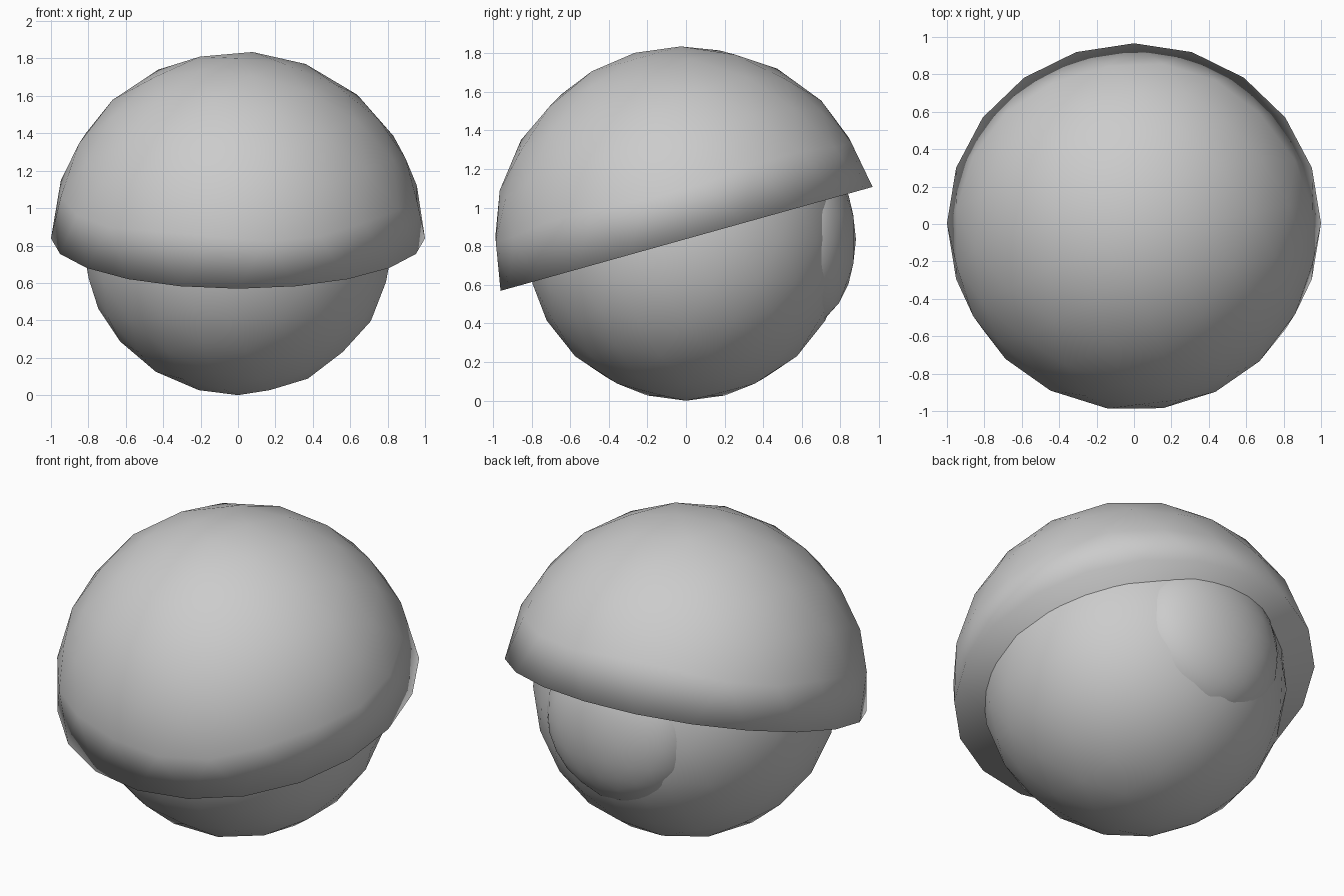
import bpy, bmesh
from math import radians

if "Cube" in bpy.data.objects:
    bpy.data.objects.remove(bpy.data.objects["Cube"])


def ball(name, loc, scale, rot=(0, 0, 0)):
    bpy.ops.mesh.primitive_ico_sphere_add(subdivisions=3, radius=1)
    ob = bpy.context.object
    ob.name = name
    ob.location, ob.scale, ob.rotation_euler = loc, scale, rot
    return ob


def smooth(ob):
    for p in ob.data.polygons:
        p.use_smooth = True


# Round head
head = ball("head", (0, 0, 0.835), (0.835,) * 3)

# Flattened bulge on the back of the head, partly under the cap
bulge = ball("bulge", (0, 0.60, 0.835), (0.47, 0.28, 0.455))

# Dome cap: upper half of a sphere closed by a flat base, tilted
cap = ball("dome_cap", (0, 0.003, 0.838), (1, 1, 1), (radians(15.6), 0, 0))
bm = bmesh.new()
bm.from_mesh(cap.data)
bmesh.ops.delete(bm, geom=[v for v in bm.verts if v.co.z < -0.01], context='VERTS')
rim = [e for e in bm.edges if e.is_boundary]
bmesh.ops.contextual_create(bm, geom=rim)
bmesh.ops.recalc_face_normals(bm, faces=bm.faces)
bm.to_mesh(cap.data)
bm.free()

for ob in (head, bulge, cap):
    smooth(ob)
